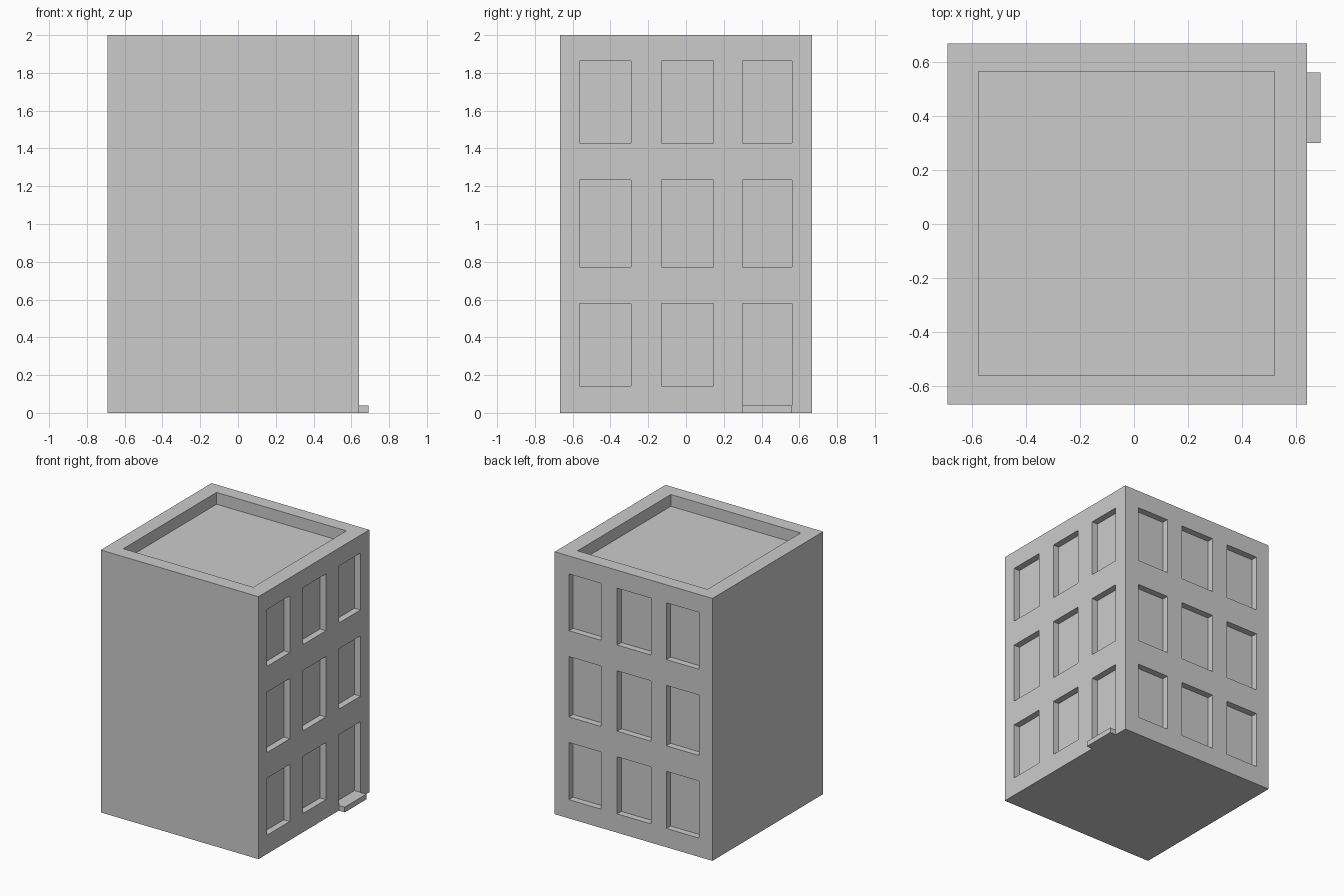
import bpy, bmesh
from mathutils import Vector

if "Cube" in bpy.data.objects:
    bpy.data.objects.remove(bpy.data.objects["Cube"])

X0, X1, Y0, Y1, H = -0.69, 0.64, -0.667, 0.667, 2.0
DEPTH, ROOF_DEPTH, STEP_H = 0.05, 0.09, 0.04


def add_box(bm, x0, x1, y0, y1, z0, z1):
    verts = bmesh.ops.create_cube(bm, size=1)["verts"]
    for v in verts:
        v.co = Vector(((x0 + x1) / 2 + v.co.x * (x1 - x0),
                       (y0 + y1) / 2 + v.co.y * (y1 - y0),
                       (z0 + z1) / 2 + v.co.z * (z1 - z0)))


def make_object(name, boxes):
    bm = bmesh.new()
    for b in boxes:
        add_box(bm, *b)
    mesh = bpy.data.meshes.new(name)
    bm.to_mesh(mesh)
    bm.free()
    obj = bpy.data.objects.new(name, mesh)
    bpy.context.collection.objects.link(obj)
    return obj


# Window rows (z), and columns on the right (y) and back (x) walls
rows = [(0.143, 0.578), (0.773, 1.233), (1.43, 1.863)]
right_cols = [(-0.565, -0.29), (-0.13, 0.145), (0.30, 0.56)]
back_cols = [(-0.577, -0.302), (-0.17, 0.113), (0.25, 0.52)]

# Roof well
cuts = [(-0.575, 0.52, -0.56, 0.563, H - ROOF_DEPTH, H + 0.1)]
for r, (z0, z1) in enumerate(rows):
    # Right wall; the last ground floor opening is the door
    for c, (y0, y1) in enumerate(right_cols):
        sill = STEP_H if (r == 0 and c == 2) else z0
        cuts.append((X1 - DEPTH, X1 + 0.1, y0, y1, sill, z1))
    # Back wall
    for x0, x1 in back_cols:
        cuts.append((x0, x1, Y1 - DEPTH, Y1 + 0.1, z0, z1))

# Building block with recessed windows, door and roof
building = make_object("building", [(X0, X1, Y0, Y1, 0, H)])
cutter = make_object("opening_cutter", cuts)
cutter.hide_render = True
mod = building.modifiers.new("openings", "BOOLEAN")
mod.operation = "DIFFERENCE"
mod.solver = "EXACT"
mod.object = cutter

# Bake the cut and drop the cutter
bpy.context.view_layer.update()
deps = bpy.context.evaluated_depsgraph_get()
baked = bpy.data.meshes.new_from_object(building.evaluated_get(deps))
building.modifiers.clear()
building.data = baked
bpy.data.objects.remove(cutter)

# Door step
make_object("door_step", [(X1, 0.69, 0.30, 0.56, 0, STEP_H)])
